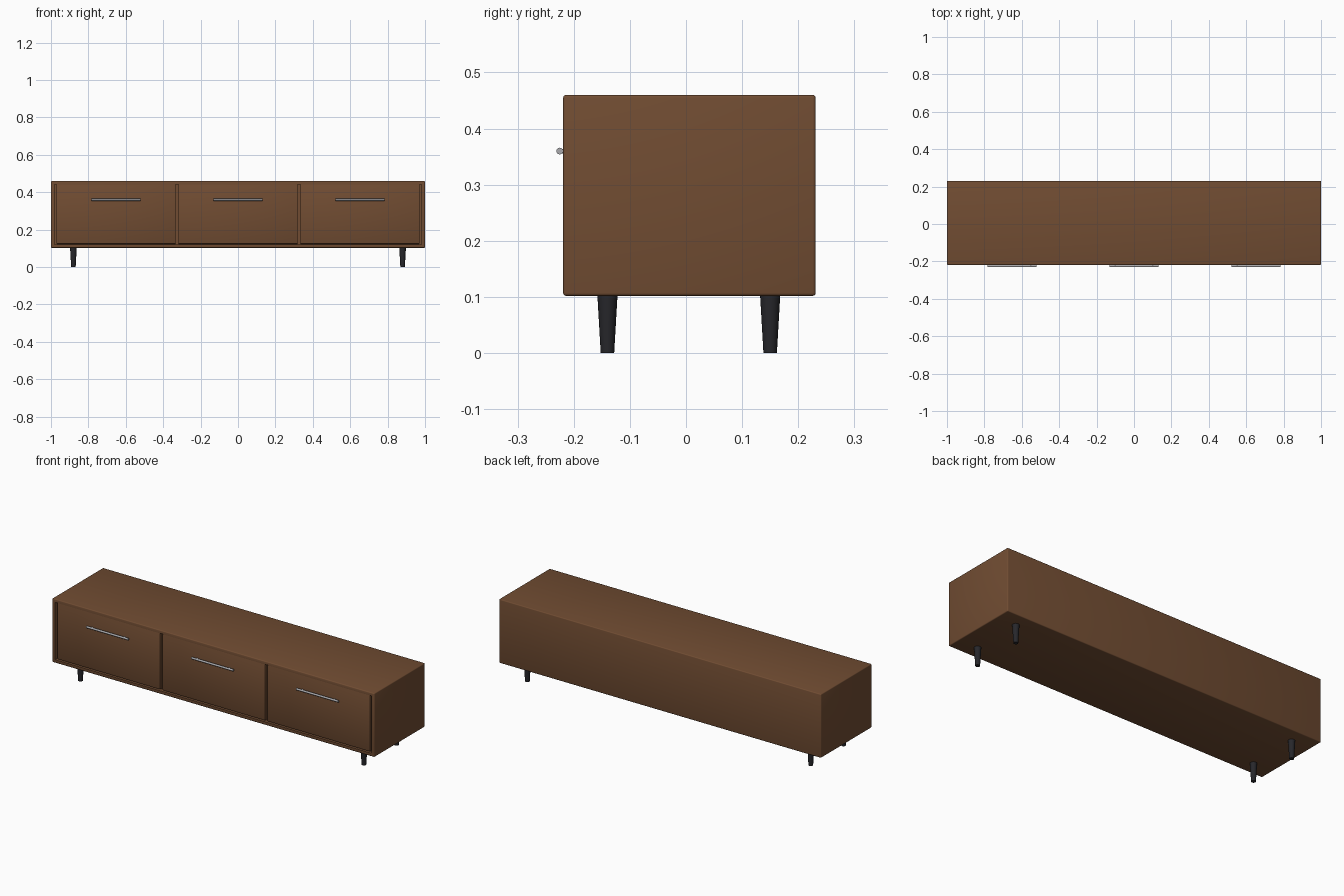
import bpy, bmesh
from math import pi
from mathutils import Matrix, Vector

if "Cube" in bpy.data.objects:
    bpy.data.objects.remove(bpy.data.objects["Cube"])


def material(name, rgb):
    m = bpy.data.materials.new(name)
    m.diffuse_color = (*rgb, 1)
    m.use_nodes = True
    m.node_tree.nodes["Principled BSDF"].inputs["Base Color"].default_value = m.diffuse_color
    return m


wood = material("walnut", (0.165, 0.073, 0.032))
black = material("black_leg", (0.02, 0.02, 0.024))
metal = material("metal", (0.40, 0.40, 0.42))


def finish(bm, name, mat):
    bmesh.ops.recalc_face_normals(bm, faces=bm.faces)
    mesh = bpy.data.meshes.new(name)
    bm.to_mesh(mesh)
    bm.free()
    mesh.materials.append(mat)
    ob = bpy.data.objects.new(name, mesh)
    bpy.context.collection.objects.link(ob)
    bpy.ops.object.select_all(action='DESELECT')
    ob.select_set(True)
    bpy.context.view_layer.objects.active = ob
    bpy.ops.object.shade_smooth_by_angle(angle=pi / 6)
    return ob


def rounded_box(lo, hi, radius, segments):
    lo, hi = Vector(lo), Vector(hi)
    bm = bmesh.new()
    bmesh.ops.create_cube(bm, size=1, matrix=Matrix.Translation((lo + hi) / 2)
                          @ Matrix.Diagonal((*(hi - lo), 1)))
    bmesh.ops.bevel(bm, geom=bm.edges[:], offset=radius, segments=segments,
                    profile=0.5, affect='EDGES')
    return bm


def rod(bm, r1, r2, length, matrix, sides):
    bmesh.ops.create_cone(bm, cap_ends=True, segments=sides, radius1=r1,
                          radius2=r2, depth=length, matrix=matrix)


# Cabinet body with a shallow recess in the front for the drawers
bm = rounded_box((-1, -0.219, 0.102), (1, 0.231, 0.46), 0.005, 3)
bm.normal_update()
front = max((f for f in bm.faces if f.normal.y < -0.99), key=lambda f: f.calc_area())
bmesh.ops.inset_region(bm, faces=[front], thickness=0.013, use_even_offset=True)
bmesh.ops.inset_region(bm, faces=[front], thickness=0.0)
bmesh.ops.translate(bm, verts=front.verts[:], vec=(0, 0.022, 0))
finish(bm, "cabinet_body", wood)

# Three drawer fronts, each with a bar handle on two short posts
for i, side in enumerate(("left", "middle", "right")):
    x = (i - 1) * 0.652
    bm = rounded_box((x - 0.319, -0.214, 0.124), (x + 0.319, -0.196, 0.443), 0.003, 2)
    finish(bm, f"{side}_drawer_front", wood)

    bm = bmesh.new()
    rod(bm, 0.006, 0.006, 0.26, Matrix.Translation((x, -0.225, 0.36))
        @ Matrix.Rotation(pi / 2, 4, 'Y'), 16)
    for s in (-1, 1):
        rod(bm, 0.004, 0.004, 0.014, Matrix.Translation((x + s * 0.1, -0.218, 0.36))
            @ Matrix.Rotation(pi / 2, 4, 'X'), 12)
    finish(bm, f"{side}_drawer_handle", metal)

# Four tapered round legs
for sx, xname in ((-1, "left"), (1, "right")):
    for y, yname in ((-0.14, "front"), (0.15, "back")):
        bm = bmesh.new()
        rod(bm, 0.012, 0.018, 0.104, Matrix.Translation((sx * 0.88, y, 0.052)), 24)
        finish(bm, f"{yname}_{xname}_leg", black)
